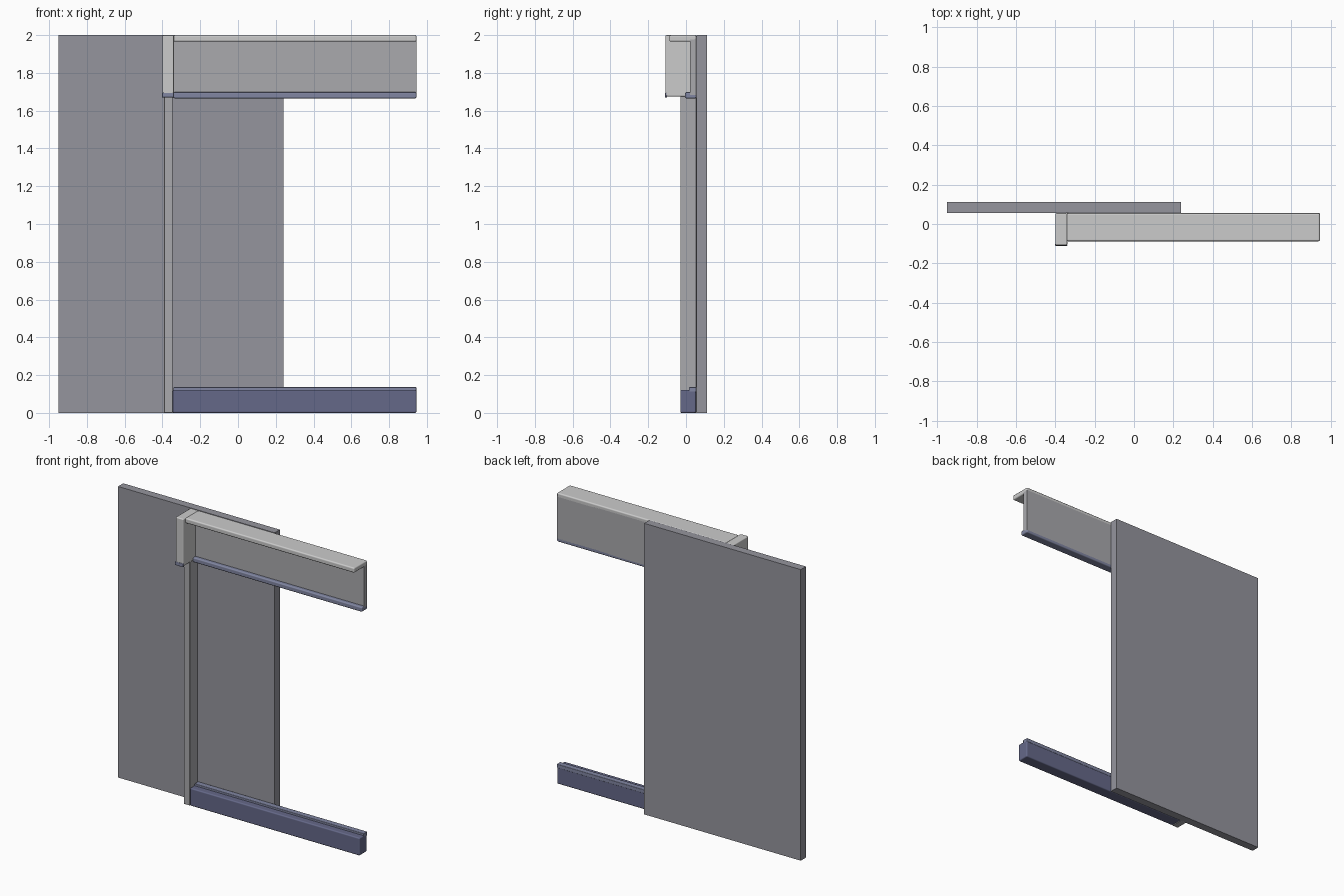
import bpy

if "Cube" in bpy.data.objects:
    bpy.data.objects.remove(bpy.data.objects["Cube"])


def material(name, rgb):
    m = bpy.data.materials.new(name)
    m.diffuse_color = (*rgb, 1)
    m.use_nodes = True
    m.node_tree.nodes["Principled BSDF"].inputs["Base Color"].default_value = m.diffuse_color
    return m


LIGHT = material("light_grey", (0.62, 0.62, 0.61))
MID = material("mid_grey", (0.40, 0.40, 0.42))
DARK = material("dark_grey", (0.30, 0.30, 0.34))
NAVY = material("navy", (0.13, 0.14, 0.25))
SLATE = material("slate_blue", (0.22, 0.24, 0.36))


def box(name, x, y, z, mat, bevel=0.0, segments=2):
    """Box spanning the given (min, max) ranges, with optionally rounded edges."""
    bpy.ops.mesh.primitive_cube_add(
        size=1, location=[(a + b) / 2 for a, b in (x, y, z)])
    o = bpy.context.object
    o.name = name
    o.scale = [b - a for a, b in (x, y, z)]
    bpy.ops.object.transform_apply(location=False, rotation=False, scale=True)
    o.data.materials.append(mat)
    if bevel:
        bpy.ops.object.shade_smooth_by_angle()
        m = o.modifiers.new("rounded_edges", "BEVEL")
        m.width, m.segments = bevel, segments
        m.harden_normals = True
    return o


BACK = 0.055            # plane where the frame meets the sliding panel
RUN = (-0.342, 0.945)   # length of the horizontal rails

# Sliding door panel
box("door_panel", (-0.95, 0.24), (BACK, 0.111), (0, 2), DARK)

# Upright and the bracket at its head
box("upright_post", (-0.392, -0.346), (-0.03, BACK), (0, 1.68), MID, 0.004)
box("corner_bracket", (-0.40, -0.339), (-0.109, BACK), (1.675, 2.0), LIGHT, 0.007)
box("bracket_trim", (-0.402, -0.339), (-0.111, -0.101), (1.67, 1.695), SLATE, 0.003)

# Header: fascia, overhanging cap and lower trim
box("header_fascia", RUN, (0.02, BACK), (1.68, 1.98), MID, 0.002)
box("header_cap", RUN, (-0.088, BACK), (1.965, 2.0), LIGHT, 0.009, 3)
box("header_trim", RUN, (-0.005, BACK), (1.665, 1.698), SLATE, 0.008, 3)

# Bottom rail with a raised lip at the back
box("bottom_rail", (-0.346, 0.945), (-0.03, 0.053), (0, 0.122), NAVY, 0.008, 3)
box("bottom_rail_lip", RUN, (0.015, BACK), (0.11, 0.136), SLATE, 0.004)
